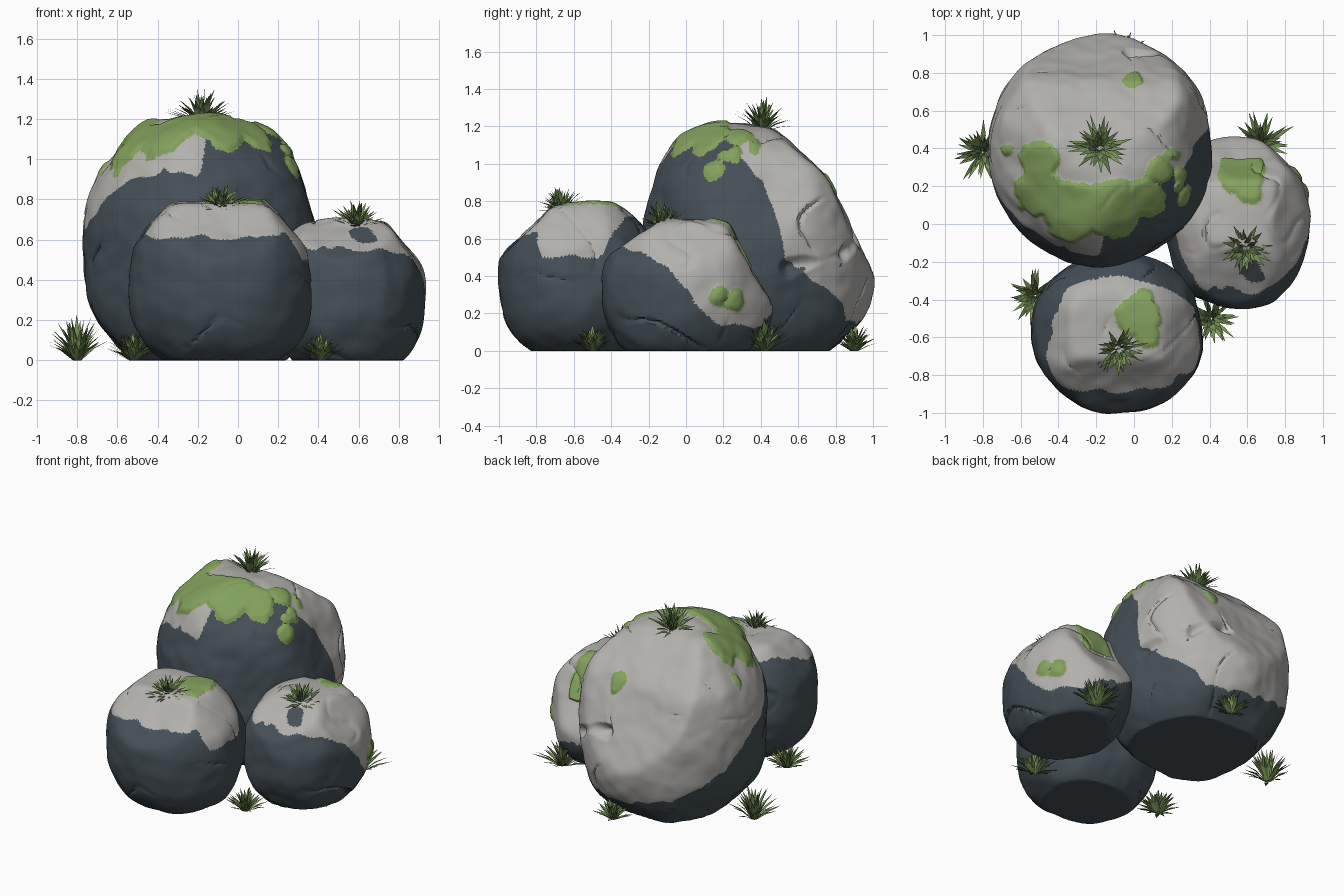
import bpy, bmesh, math, random
from mathutils import Vector, noise

random.seed(4)
default_cube = bpy.data.objects.get("Cube")
if default_cube:
    bpy.data.objects.remove(default_cube, do_unlink=True)


def make_material(name, colour):
    mat = bpy.data.materials.new(name)
    mat.use_nodes = True
    mat.diffuse_color = (*colour, 1)
    shader = next(n for n in mat.node_tree.nodes if n.type == "BSDF_PRINCIPLED")
    shader.inputs["Base Color"].default_value = (*colour, 1)
    shader.inputs["Roughness"].default_value = 0.9
    return mat


slate = make_material("dark slate", (0.06, 0.08, 0.095))
stone = make_material("pale stone", (0.45, 0.44, 0.42))
moss_green = make_material("moss green", (0.23, 0.36, 0.11))
blade_green = make_material("grass green", (0.19, 0.29, 0.09))
blade_dark = make_material("dark grass green", (0.1, 0.16, 0.055))


def add_object(name, bm, materials):
    mesh = bpy.data.meshes.new(name)
    bm.to_mesh(mesh)
    bm.free()
    for mat in materials:
        mesh.materials.append(mat)
    obj = bpy.data.objects.new(name, mesh)
    bpy.context.collection.objects.link(obj)
    return obj


def edge_height(table, azimuth):
    """Height of the pale cap's rim, interpolated around the boulder."""
    ring = table + [(table[0][0] + 360, table[0][1])]
    if azimuth < ring[0][0]:
        azimuth += 360
    for (a, za), (b, zb) in zip(ring, ring[1:]):
        if a <= azimuth <= b:
            return za + (zb - za) * (azimuth - a) / (b - a)
    return ring[0][1]


def segment_distance(p, a, b):
    a, b = Vector(a), Vector(b)
    t = max(0, min(1, (p - a).dot(b - a) / (b - a).length_squared))
    return (p - a - (b - a) * t).length


def boulder(name, centre, radii, power, cuts, rim, moss, side_moss=(),
            detail=6, facets=16, stains=(), cracks=(), bulges=()):
    centre = Vector(centre)
    rx, ry, rz = radii
    dual = power / (power - 1)
    planes = [(Vector(n).normalized(), d) for n, d in cuts]
    # random shallow facets chiselled off the rounded body
    for _ in range(facets):
        n = Vector([random.gauss(0, 1) for _ in range(3)]).normalized()
        flat = math.hypot(rx * n.x, ry * n.y)
        reach = (flat ** dual + abs(rz * n.z) ** dual) ** (1 / dual)
        planes.append((n, reach * random.uniform(0.945, 0.985)))

    bm = bmesh.new()
    bmesh.ops.create_icosphere(bm, subdivisions=detail, radius=1)
    pale, mossy = {}, {}
    for v in bm.verts:
        d = v.co.normalized()
        flat = math.hypot(d.x / rx, d.y / ry)
        r = (flat ** power + abs(d.z / rz) ** power) ** (-1 / power)
        near = r ** -45
        for n, dist in planes:
            if n.dot(d) > 0.1:
                near += (n.dot(d) / dist) ** 45
        r = near ** (-1 / 45)
        p = centre + d * r
        # weathering: broad dents, fine grain and thin creases
        r += 0.018 * noise.noise(p * 3.5) + 0.006 * noise.noise(p * 11)
        crease = max(0, 1 - abs(noise.noise(p * 2.7 + Vector((5, 1, 3)))) * 22)
        r -= 0.03 * crease * max(0, noise.noise(p * 4 + Vector((2, 8, 1))))
        for spot, size, lift in bulges:
            r += lift * math.exp(-((p - Vector(spot)).length / size) ** 2)
        for a, b in cracks:
            gap = segment_distance(p, a, b) + 0.02 * noise.noise(p * 9)
            r -= 0.06 * max(0, 1 - abs(gap) / 0.06)

        # painted zones
        p = centre + d * r
        wobble = noise.noise(p * 9) + 0.5 * noise.noise(p * 22)
        azimuth = math.degrees(math.atan2(d.y, d.x)) % 360
        pale[v] = p.z - edge_height(rim, azimuth) + 0.03 * wobble
        for a, b, size in stains:
            pale[v] = min(pale[v], segment_distance(p, a, b) - size + 0.02 * wobble)
        cover = max(s - math.hypot(p.x - x, p.y - y) for x, y, s in moss)
        if p.z < centre.z + 0.12:
            cover = -1
        for spot, s in side_moss:
            cover = max(cover, s - (p - Vector(spot)).length)
        mossy[v] = cover + 0.025 * wobble
        r += 0.014 * max(0, min(1, mossy[v] / 0.02))

        # flat underside
        if d.z < 0:
            r = min(r, -centre.z / d.z)
        v.co = centre + d * r

    for f in bm.faces:
        f.smooth = True
        if sum(mossy[v] for v in f.verts) > 0:
            f.material_index = 2
        elif sum(pale[v] for v in f.verts) > 0:
            f.material_index = 1
    obj = add_object(name, bm, [slate, stone, moss_green])
    bpy.ops.object.select_all(action="DESELECT")
    obj.select_set(True)
    bpy.context.view_layer.objects.active = obj
    bpy.ops.object.shade_smooth_by_angle(angle=math.radians(35))


# Boulders
boulder("large_boulder", (-0.175, 0.39, 0.55), (0.595, 0.615, 0.69), 2.4,
        [((0, 0.686, 0.728), 0.525), ((0, 0.912, 0.41), 0.49), ((0, 0.1, 1), 0.65),
         ((0.8, 0, 0.6), 0.635), ((0.958, 0, 0.287), 0.575), ((-0.75, 0, 0.66), 0.645)],
        [(3, 0.88), (8, 0.78), (12, 0.62), (14, 0.48), (22, 0.45), (30, 0.38),
         (45, 0.3), (58, 0.17), (75, 0.14), (135, 0.25), (160, 0.42), (180, 0.6),
         (200, 0.7), (225, 0.87), (250, 0.95), (268, 0.92), (273, 1.12),
         (335, 1.13), (350, 1.02)],
        [(-0.5, 0.17, 0.13), (-0.5, 0.34, 0.11), (-0.33, 0.07, 0.16),
         (-0.12, 0.08, 0.16), (0.06, 0.14, 0.11), (0.13, 0.28, 0.08),
         (0.2, 0.37, 0.04), (0.24, 0.26, 0.035), (0, 0.77, 0.05), (-0.67, 0.39, 0.03)],
        side_moss=[((0.28, 0.15, 0.98), 0.06), ((0.25, 0.2, 1.05), 0.045)],
        detail=7, facets=22,
        stains=[((0.35, 0.55, 0.41), (0.22, 0.79, 0.46), 0.04)],
        cracks=[((0.36, 0.55, 0.45), (0.2, 0.82, 0.53)),
                ((0.2, 0.82, 0.53), (0, 0.9, 0.6))],
        bulges=[((-0.08, 0.95, 0.28), 0.2, 0.035), ((-0.2, 0, 1.1), 0.25, 0.035)])

boulder("front_boulder", (-0.085, -0.575, 0.38), (0.46, 0.43, 0.45), 2.4,
        [((0, 0, 1), 0.4), ((0, -0.7, 0.72), 0.38), ((0.75, 0, 0.66), 0.44),
         ((-0.75, 0, 0.66), 0.45)],
        [(15, 0.5), (30, 0.65), (45, 0.71), (90, 0.72), (150, 0.71), (180, 0.68),
         (200, 0.62), (225, 0.6), (270, 0.61), (325, 0.63), (335, 0.5)],
        [(0.02, -0.49, 0.12), (0.07, -0.59, 0.075), (0.04, -0.4, 0.06)])

boulder("side_boulder", (0.545, 0, 0.32), (0.385, 0.465, 0.41), 2.4,
        [((0, 0.863, 0.505), 0.36), ((0, 0.15, 0.99), 0.375), ((0, -0.57, 0.82), 0.39),
         ((0.77, 0, 0.64), 0.385)],
        [(0, 0.34), (15, 0.2), (30, 0.13), (60, 0.13), (90, 0.2), (130, 0.35),
         (180, 0.55), (225, 0.58), (270, 0.55), (300, 0.55), (330, 0.5), (345, 0.45)],
        [(0.57, 0.28, 0.13), (0.6, 0.16, 0.06)],
        side_moss=[((0.9, 0.18, 0.3), 0.055), ((0.87, 0.26, 0.27), 0.06)],
        stains=[((0.61, -0.22, 0.62), (0.64, -0.26, 0.58), 0.055)])


def grass_tuft(name, base, height, spread, up=(0, 0, 1), count=52):
    """Bent tapering blades fanning out from one root, square to the ground."""
    bm = bmesh.new()
    tilt = Vector((0, 0, 1)).rotation_difference(Vector(up))

    def place(offset):
        return bm.verts.new(Vector(base) + tilt @ offset)

    for i in range(count):
        turn = math.tau * (i * 0.618 + random.uniform(-0.05, 0.05))
        out = Vector((math.cos(turn), math.sin(turn), 0))
        side = Vector((-out.y, out.x, 0))
        lean = math.sqrt((i + 0.5) / count)
        reach = spread * lean * random.uniform(0.7, 1.1)
        rise = height * (1 - 0.65 * lean ** 2) * random.uniform(0.7, 1.1)
        root = out * 0.02 * lean
        middle = root + out * reach * 0.45 + Vector((0, 0, rise * 0.6))
        tip = root + out * reach + Vector((0, 0, rise))
        w = random.uniform(0.009, 0.015)
        a, b = (place(root + side * s * w * 0.7) for s in (-1, 1))
        c, d = (place(middle + side * s * w) for s in (-1, 1))
        e = place(tip)
        for corners in ((a, b, d, c), (c, d, e)):
            face = bm.faces.new(corners)
            face.material_index = int(i % 3 == 0)
    add_object(name, bm, [blade_green, blade_dark])


# Grass on the boulders and around their feet
grass_tuft("large_boulder_grass", (-0.18, 0.4, 1.175), 0.18, 0.16, (0, 0.2, 1))
grass_tuft("front_boulder_grass", (-0.08, -0.66, 0.745), 0.13, 0.14, (0, -0.35, 1))
grass_tuft("side_boulder_grass", (0.59, -0.12, 0.66), 0.14, 0.13, (0.05, -0.3, 1))
grass_tuft("ground_grass_west", (-0.8, 0.38, 0), 0.23, 0.17)
grass_tuft("ground_grass_front", (-0.52, -0.38, 0), 0.16, 0.15)
grass_tuft("ground_grass_gap", (0.41, -0.5, 0), 0.15, 0.14)
grass_tuft("ground_grass_east", (0.67, 0.42, 0), 0.18, 0.18)
grass_tuft("ground_grass_back", (-0.06, 0.9, 0), 0.15, 0.13)
